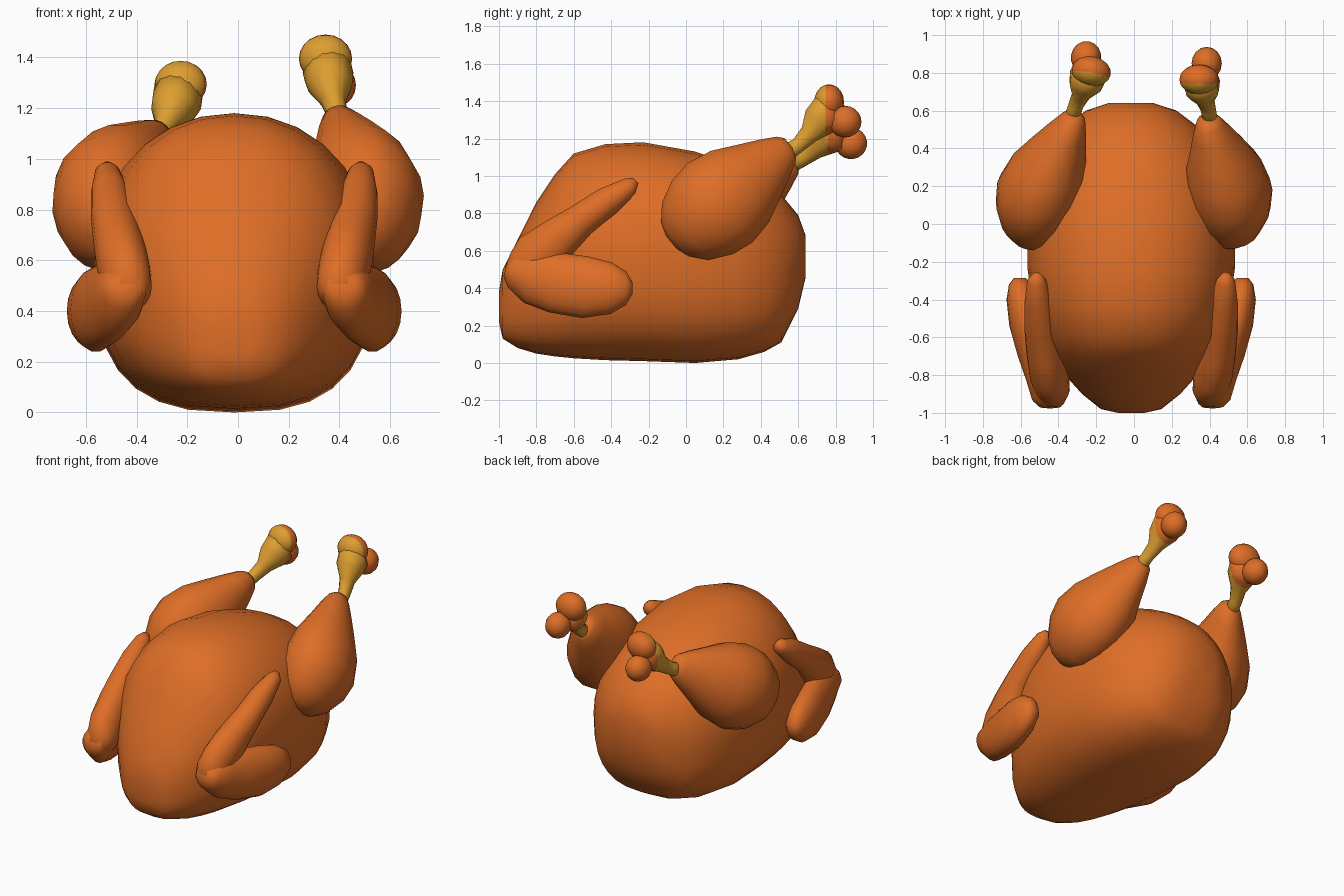
import bpy, bmesh, math
from mathutils import Vector, Matrix

if "Cube" in bpy.data.objects:
    bpy.data.objects.remove(bpy.data.objects["Cube"])


def material(name, rgb):
    m = bpy.data.materials.new(name)
    m.diffuse_color = (*rgb, 1)
    m.use_nodes = True
    m.node_tree.nodes["Principled BSDF"].inputs["Base Color"].default_value = m.diffuse_color
    return m


SKIN = material("roast_skin", (0.73, 0.155, 0.02))
BONE = material("golden_bone", (0.72, 0.34, 0.03))


def skin_rings(bm, rings):
    """Bridge a list of closed rings and cap both ends."""
    loops = [[bm.verts.new(p) for p in ring] for ring in rings]
    n = len(loops[0])
    for a, b in zip(loops, loops[1:]):
        for i in range(n):
            j = (i + 1) % n
            bm.faces.new((a[i], a[j], b[j], b[i]))
    bm.faces.new(loops[0][::-1])
    bm.faces.new(loops[-1])


def tube(bm, path, n=18):
    """Loft ellipses along (x, y, z, x radius, side-view radius)."""
    rings = []
    for i, (x, y, z, rx, r) in enumerate(path):
        a, b = path[max(i - 1, 0)], path[min(i + 1, len(path) - 1)]
        side = Vector((0, a[2] - b[2], b[1] - a[1])).normalized()
        ring = []
        for k in range(n):
            t = 2 * math.pi * k / n
            ring.append(Vector((x + rx * math.cos(t), y, z)) + side * (r * math.sin(t)))
        rings.append(ring)
    skin_rings(bm, rings)


def finish(bm, name, mats, matrix=None):
    if matrix is not None:
        bm.transform(matrix)
    bmesh.ops.recalc_face_normals(bm, faces=bm.faces[:])
    for f in bm.faces:
        f.smooth = True
    me = bpy.data.meshes.new(name)
    bm.to_mesh(me)
    bm.free()
    for m in mats:
        me.materials.append(m)
    ob = bpy.data.objects.new(name, me)
    bpy.context.collection.objects.link(ob)
    return ob


# Body: egg-shaped sections along y (y, bottom, top, half width), squarer below
body = [(-1.0, .22, .38, .07), (-.98, .13, .50, .16), (-.90, .08, .66, .26),
        (-.80, .05, .86, .35), (-.70, .035, 1.01, .42), (-.60, .025, 1.12, .47),
        (-.43, .015, 1.17, .52), (-.23, .01, 1.18, .55), (.05, .0, 1.13, .55),
        (.28, .02, 1.05, .50), (.42, .06, .97, .43), (.51, .11, .90, .36),
        (.60, .29, .79, .24), (.64, .46, .68, .12)]


def body_ring(y, lo, hi, w, n=28):
    ring = []
    for k in range(n):
        t = 2 * math.pi * k / n
        c, s = math.cos(t), math.sin(t)
        e = 2 / (2.1 if s > 0 else 2.7)
        ring.append((-.015 + w * math.copysign(abs(c) ** e, c), y,
                     (lo + hi) / 2 + (hi - lo) / 2 * math.copysign(abs(s) ** e, s)))
    return ring


bm = bmesh.new()
skin_rings(bm, [body_ring(*s) for s in body])
finish(bm, "body", [SKIN])

# Folded wings: upper and lower arm, meeting at the front elbow
upper = [(.485, -.268, .975, .02, .02), (.485, -.30, .945, .05, .05),
         (.475, -.42, .865, .075, .08), (.46, -.56, .765, .09, .09),
         (.44, -.68, .67, .10, .115), (.42, -.79, .56, .105, .15),
         (.405, -.88, .495, .095, .115), (.40, -.95, .47, .06, .05)]
lower = [(.415, -.965, .50, .06, .04), (.42, -.93, .49, .09, .09),
         (.44, -.83, .465, .10, .15), (.485, -.70, .43, .10, .165),
         (.53, -.54, .405, .10, .168), (.56, -.40, .40, .085, .14),
         (.572, -.32, .40, .06, .09), (.575, -.285, .40, .03, .03)]
flip = Matrix.Translation((-.03, 0, 0)) @ Matrix.Scale(-1, 4, (1, 0, 0))
for label, mat in (("right", None), ("left", flip)):
    bm = bmesh.new()
    tube(bm, upper)
    tube(bm, lower)
    finish(bm, label + "_wing", [SKIN], mat)

# Drumsticks: (distance along axis, x, radius); the left one is pitched lower
drum = [(-.295, .51, .05), (-.27, .51, .12), (-.20, .51, .20), (-.08, .51, .26),
        (.04, .505, .278), (.18, .48, .25), (.31, .45, .185), (.42, .42, .13),
        (.50, .40, .085), (.53, .40, .05)]
drum_path = [(x, .15 + .77 * t, .83 + .63 * t, r * .82, r) for t, x, r in drum]
shaft = [(.41, .49, 1.09, .045, .05), (.395, .60, 1.165, .04, .042),
         (.375, .66, 1.225, .05, .055), (.36, .71, 1.29, .09, .095),
         (.355, .76, 1.34, .10, .11), (.36, .81, 1.36, .05, .05)]
lobes = [((.345, .765, 1.395), (.105, .08, .095)),
         ((.385, .85, 1.29), (.08, .088, .085))]
pivot = Vector((-.50, .15, .83))
left_leg = (Matrix.Translation(pivot) @ Matrix.Rotation(math.radians(-10), 4, 'Z')
            @ Matrix.Rotation(math.radians(-9), 4, 'X') @ Matrix.Translation(-pivot)
            @ Matrix.Scale(-1, 4, (1, 0, 0)))
for label, mat in (("right", None), ("left", left_leg)):
    bm = bmesh.new()
    tube(bm, drum_path)
    finish(bm, label + "_drumstick", [SKIN], mat)

    # Bone with a two-lobed knuckle, browned behind a vertical cut
    bm = bmesh.new()
    tube(bm, shaft, 14)
    for c, r in lobes:
        bmesh.ops.create_uvsphere(bm, u_segments=16, v_segments=10, radius=1,
                                  matrix=Matrix.Translation(c) @ Matrix.Diagonal((*r, 1)))
    bmesh.ops.bisect_plane(bm, geom=bm.verts[:] + bm.edges[:] + bm.faces[:],
                           plane_co=(0, .745, 0), plane_no=(0, 1, 0))
    for f in bm.faces:
        f.material_index = 1 if f.calc_center_median().y > .745 else 0
    finish(bm, label + "_leg_bone", [BONE, SKIN], mat)
